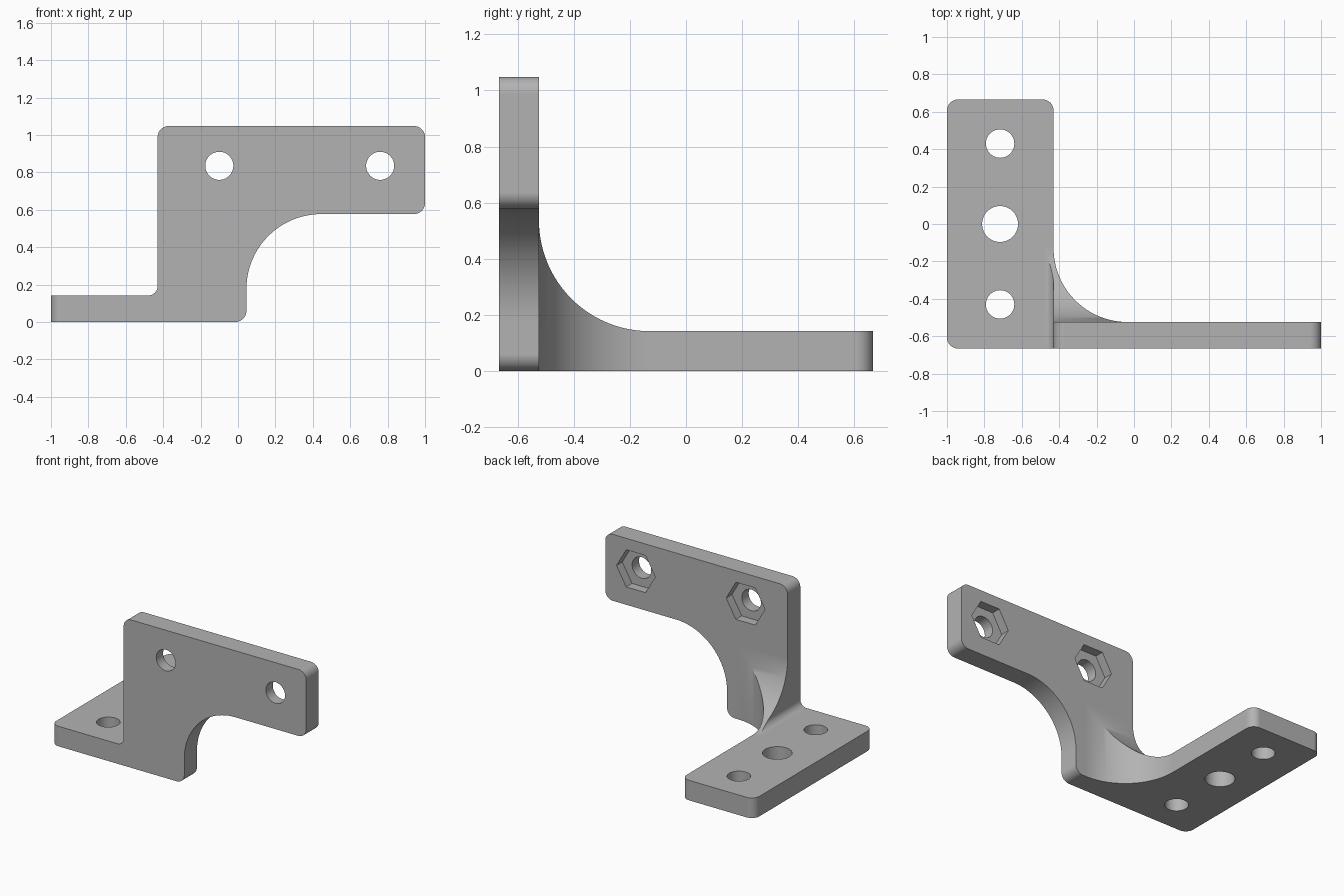
import bpy
import bmesh
from math import cos, sin, pi, radians
from mathutils import Vector, Matrix

cube = bpy.data.objects.get("Cube")
if cube:
    bpy.data.objects.remove(cube, do_unlink=True)

SEGMENTS = 24
T = 0.142           # plate thickness
X_IN = -0.43        # inner edge of the base plate
Y_FRONT = -0.666
Y_BACK = Y_FRONT + T
BIG = 0.395         # large fillet radius
SMALL = 0.06        # outer corner radius

# One material for the whole part
grey = bpy.data.materials.new("plain_grey")
grey.use_nodes = True
grey.diffuse_color = (0.45, 0.45, 0.45, 1)
grey.node_tree.nodes["Principled BSDF"].inputs["Base Color"].default_value = grey.diffuse_color


def rounded(corners):
    """Outline from (u, v, radius) corners, each replaced by a tangent arc."""
    outline = []
    for i, (u, v, r) in enumerate(corners):
        p = Vector((u, v))
        if r == 0:
            outline.append(p)
            continue
        a = (Vector(corners[i - 1][:2]) - p).normalized()
        b = (Vector(corners[(i + 1) % len(corners)][:2]) - p).normalized()
        # all corners are square, so the arc centre lies on the diagonal
        for k in range(SEGMENTS + 1):
            t = k / SEGMENTS * pi / 2
            outline.append(p + a * r * (1 - sin(t)) + b * r * (1 - cos(t)))
    return outline


def extrude(name, outline, place, start, end):
    """Solid swept from start to end; place maps (u, v, w) to x, y, z."""
    bm = bmesh.new()
    face = bm.faces.new([bm.verts.new(place(u, v, start)) for u, v in outline])
    sweep = Vector(place(0, 0, end - start))
    new = bmesh.ops.extrude_face_region(bm, geom=[face])["geom"]
    bmesh.ops.translate(bm, vec=sweep, verts=[e for e in new if isinstance(e, bmesh.types.BMVert)])
    if face.is_valid and len(face.link_loops if hasattr(face, "link_loops") else face.loops) and \
            not any(abs((f.calc_center_median() - face.calc_center_median()).length) < 1e-6
                    for f in bm.faces if f is not face):
        pass
    bmesh.ops.recalc_face_normals(bm, faces=bm.faces)
    mesh = bpy.data.meshes.new(name)
    bm.to_mesh(mesh)
    bm.free()
    mesh.materials.append(grey)
    obj = bpy.data.objects.new(name, mesh)
    bpy.context.collection.objects.link(obj)
    return obj


def combine(target, tool, operation):
    """Apply a boolean and discard the tool."""
    mod = target.modifiers.new(operation.lower(), 'BOOLEAN')
    mod.object, mod.operation, mod.solver = tool, operation, 'EXACT'
    bpy.context.view_layer.objects.active = target
    bpy.ops.object.modifier_apply(modifier=mod.name)
    bpy.data.objects.remove(tool, do_unlink=True)


def ring(u, v, r, count):
    return [(u + r * cos(2 * pi * k / count), v + r * sin(2 * pi * k / count)) for k in range(count)]


def flat(u, v, w):
    return (u, v, w)


def upright(u, v, w):
    return (u, w, v)


def sideways(u, v, w):
    return (w, u, v)


# The bracket is the shared volume of its side, plan and front profiles
side = [(-0.8, -0.1, 0), (0.8, -0.1, 0), (0.8, T, 0), (Y_BACK, T, BIG),
        (Y_BACK, 1.2, 0), (-0.8, 1.2, 0)]
plan = [(-1, Y_FRONT, SMALL), (1.1, Y_FRONT, 0), (1.1, Y_BACK, 0), (X_IN, Y_BACK, BIG),
        (X_IN, -Y_FRONT, SMALL), (-1, -Y_FRONT, SMALL)]
front = [(-1.1, 0, 0), (0.045, 0, SMALL), (0.045, 0.577, 0.4), (1, 0.577, SMALL),
         (1, 1.048, SMALL), (X_IN, 1.048, SMALL), (X_IN, T, 0.05), (-1.1, T, 0)]

bracket = extrude("angle_bracket", rounded(side), sideways, -1.3, 1.3)
combine(bracket, extrude("plan_tool", rounded(plan), flat, -0.3, 1.4), 'INTERSECT')
combine(bracket, extrude("front_tool", rounded(front), upright, -0.9, 0.9), 'INTERSECT')

# Base plate holes
for y, r in ((0.43, 0.076), (0, 0.096), (-0.43, 0.076)):
    combine(bracket, extrude("base_hole", ring(-0.716, y, r, 48), flat, -0.1, 0.3), 'DIFFERENCE')

# Upright plate holes with hexagonal nut pockets at the back
for x in (-0.1, 0.76):
    combine(bracket, extrude("bolt_hole", ring(x, 0.835, 0.075, 48), upright, -0.8, -0.4), 'DIFFERENCE')
    combine(bracket, extrude("nut_pocket", ring(x, 0.835, 0.152, 6), upright, Y_BACK - 0.065, -0.4), 'DIFFERENCE')

# Smooth fillets, crisp edges, flat plates
bpy.ops.object.select_all(action='DESELECT')
bracket.select_set(True)
bpy.context.view_layer.objects.active = bracket
bpy.ops.object.shade_smooth_by_angle(angle=radians(25))
weighted = bracket.modifiers.new("flat_plates", 'WEIGHTED_NORMAL')
weighted.keep_sharp = True
